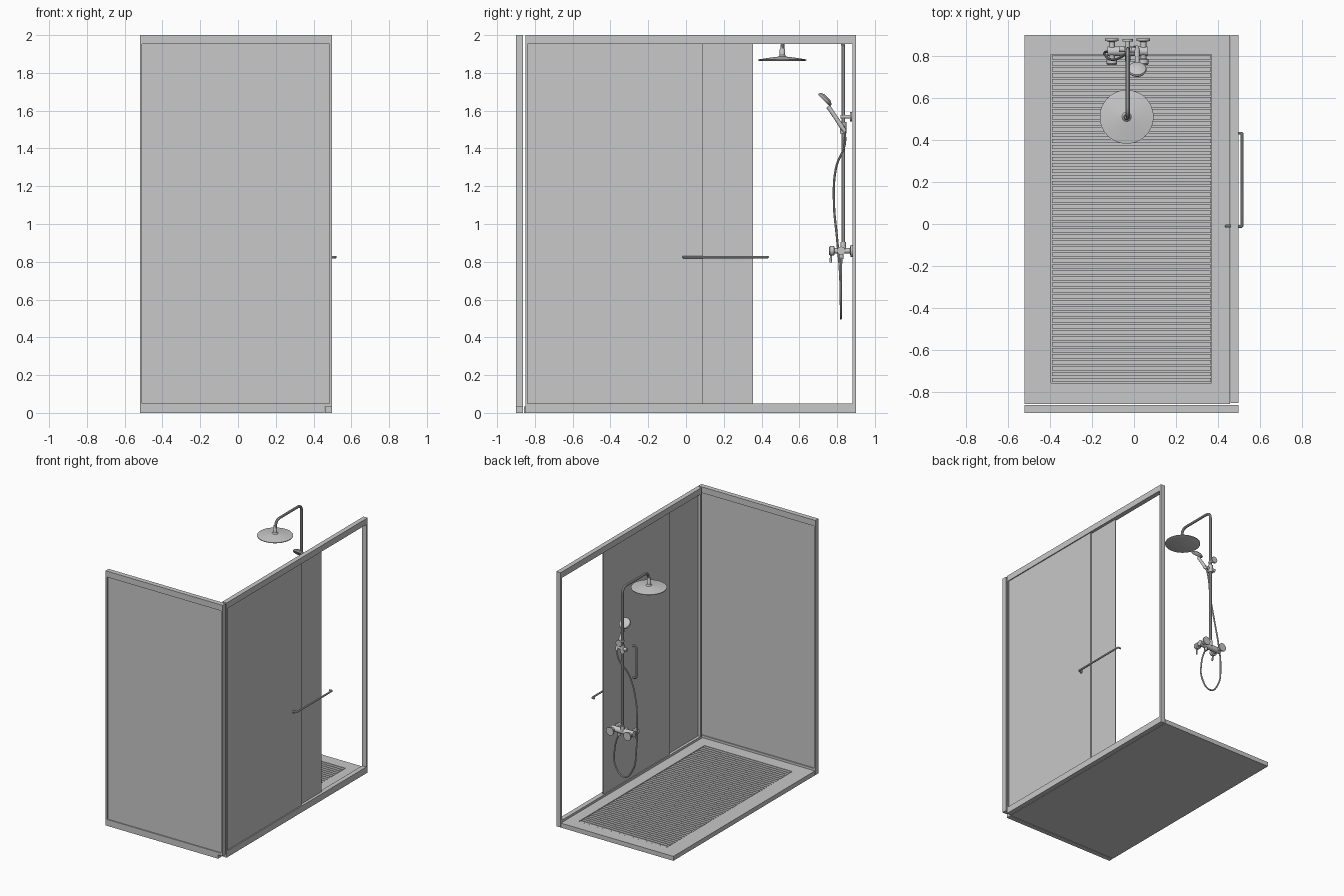
import bpy, bmesh, math
from mathutils import Vector

if "Cube" in bpy.data.objects:
    bpy.data.objects.remove(bpy.data.objects["Cube"])

grey = bpy.data.materials.new("light_grey")
grey.use_nodes = True
COLOUR = (0.58, 0.58, 0.58, 1)
grey.diffuse_color = COLOUR
grey.node_tree.nodes["Principled BSDF"].inputs["Base Color"].default_value = COLOUR


def add_box(bm, x, y, z):
    """Axis-aligned box from (min, max) pairs."""
    verts = bmesh.ops.create_cube(bm, size=1)["verts"]
    for v in verts:
        for i, (lo, hi) in enumerate((x, y, z)):
            v.co[i] = lo if v.co[i] < 0 else hi


def boxes(name, *dims):
    bm = bmesh.new()
    for d in dims:
        add_box(bm, *d)
    mesh = bpy.data.meshes.new(name)
    bm.to_mesh(mesh)
    bm.free()
    ob = bpy.data.objects.new(name, mesh)
    bpy.context.collection.objects.link(ob)
    mesh.materials.append(grey)
    return ob


def smooth(ob):
    bpy.ops.object.select_all(action='DESELECT')
    ob.select_set(True)
    bpy.context.view_layer.objects.active = ob
    bpy.ops.object.shade_smooth_by_angle(angle=math.radians(35))


def lathe(name, profile, start, direction, seg=32):
    """Revolve (radius, height) pairs about an axis through start."""
    bm = bmesh.new()
    rings = [[bm.verts.new((r * math.cos(a), r * math.sin(a), h))
              for a in (2 * math.pi * i / seg for i in range(seg))] for r, h in profile]
    for a, b in zip(rings, rings[1:]):
        for i in range(seg):
            j = (i + 1) % seg
            bm.faces.new((a[i], a[j], b[j], b[i]))
    bm.faces.new(rings[0][::-1])
    bm.faces.new(rings[-1])
    mesh = bpy.data.meshes.new(name)
    bm.to_mesh(mesh)
    bm.free()
    mesh.materials.append(grey)
    ob = bpy.data.objects.new(name, mesh)
    bpy.context.collection.objects.link(ob)
    ob.rotation_mode = 'QUATERNION'
    ob.rotation_quaternion = Vector(direction).to_track_quat('Z', 'Y')
    ob.location = start
    smooth(ob)
    return ob


def rod(name, a, b, r, seg=20):
    d = Vector(b) - Vector(a)
    return lathe(name, [(r, 0), (r, d.length)], a, d, seg)


def tube(name, pts, r, curved=False, bend=0.02):
    """Round tube along pts: flowing, or straight with rounded corners."""
    pts = [Vector(p) for p in pts]
    if not curved:
        path = [pts[0]]
        for p, c, n in zip(pts, pts[1:], pts[2:]):
            a = c + (p - c).normalized() * bend
            b = c + (n - c).normalized() * bend
            path += [a.lerp(c, t).lerp(c.lerp(b, t), t) for t in (i / 6 for i in range(7))]
        pts = path + [pts[-1]]
    cu = bpy.data.curves.new(name, 'CURVE')
    cu.dimensions = '3D'
    cu.bevel_depth = r
    cu.bevel_resolution = 3
    cu.use_fill_caps = True
    cu.resolution_u = 8
    sp = cu.splines.new('BEZIER' if curved else 'POLY')
    if curved:
        sp.bezier_points.add(len(pts) - 1)
        for bp, p in zip(sp.bezier_points, pts):
            bp.co = p
            bp.handle_left_type = bp.handle_right_type = 'AUTO'
    else:
        sp.points.add(len(pts) - 1)
        for sp_pt, p in zip(sp.points, pts):
            sp_pt.co = (*p, 1)
    cu.materials.append(grey)
    ob = bpy.data.objects.new(name, cu)
    bpy.context.collection.objects.link(ob)
    bpy.ops.object.select_all(action='DESELECT')
    ob.select_set(True)
    bpy.context.view_layer.objects.active = ob
    bpy.ops.object.convert(target='MESH')
    smooth(bpy.context.view_layer.objects.active)


# Shower tray: base, four rims around a recessed slatted grate
X0, X1, Y0, Y1, TOP = -0.52, 0.457, -0.857, 0.9, 0.035
GX0, GX1, GY0, GY1 = -0.395, 0.37, -0.757, 0.807
rim = (0.012, TOP)
boxes("shower_tray",
      ((X0, X1), (Y0, Y1), (0, 0.012)),
      ((X0, GX0), (Y0, Y1), rim), ((GX1, X1), (Y0, Y1), rim),
      ((GX0, GX1), (Y0, GY0), rim), ((GX0, GX1), (GY1, Y1), rim))
N = 55
pitch = (GY1 - GY0) / N
boxes("grate_slats", *[((GX0 + 0.004, GX1 - 0.004),
                        (GY0 + i * pitch + 0.004, GY0 + (i + 1) * pitch - 0.004),
                        (0.012, TOP - 0.002)) for i in range(N)])

# Front screen: frame with a notch under its free corner, and one pane
fy = (-0.9, -0.862)
boxes("front_frame",
      ((-0.52, 0.457), fy, (0, 0.05)), ((0.457, 0.497), fy, (0.03, 0.05)),
      ((-0.52, 0.497), fy, (1.953, 2)),
      ((-0.52, -0.507), fy, (0.05, 1.953)), ((0.484, 0.497), fy, (0.05, 1.953)))
boxes("front_pane", ((-0.507, 0.484), (-0.892, -0.870), (0.05, 1.953)))

# Side screen: frame, fixed outer pane, sliding inner door
sx = (0.460, 0.497)
boxes("side_frame",
      (sx, (-0.851, 0.9), (0, 0.05)), (sx, (-0.851, 0.9), (1.953, 2)),
      (sx, (-0.851, -0.838), (0.05, 1.953)), (sx, (0.882, 0.9), (0.05, 1.953)))
boxes("fixed_pane", ((0.481, 0.489), (-0.838, 0.09), (0.05, 1.953)))
boxes("sliding_door", ((0.467, 0.475), (-0.46, 0.355), (0.05, 1.953)))

# Door handles: long rail outside, upright grip inside
tube("outer_handle", [(0.489, -0.012, 0.825), (0.515, -0.012, 0.825),
                      (0.515, 0.432, 0.825), (0.492, 0.432, 0.825)], 0.007, bend=0.008)
tube("inner_handle", [(0.467, -0.01, 0.83), (0.438, -0.01, 0.83),
                      (0.438, -0.01, 1.08), (0.467, -0.01, 1.08)], 0.007, bend=0.012)
rod("handle_rosette", (0.487, -0.012, 0.825), (0.496, -0.012, 0.825), 0.012)

# Riser pipe with overhead arm
PX, PY = -0.03, 0.832
tube("riser_pipe", [(PX, PY, 0.86), (PX, PY, 1.989), (PX, 0.51, 1.989),
                    (PX, 0.51, 1.93)], 0.010, bend=0.05)

# Overhead rose
lathe("overhead_rose", [(0.118, 0), (0.128, 0.004), (0.128, 0.009), (0.07, 0.018),
                        (0.022, 0.024), (0.015, 0.032), (0.015, 0.06), (0.011, 0.066),
                        (0.011, 0.085)], (-0.035, 0.51, 1.862), (0, 0, 1), 48)

# Wall bracket and sliding holder
rod("wall_bracket", (PX, PY - 0.014, 1.568), (PX, 0.88, 1.568), 0.010)
rod("bracket_plate", (PX, 0.868, 1.568), (PX, 0.88, 1.568), 0.025)
rod("slider", (PX, PY, 1.48), (PX, PY, 1.54), 0.018)
rod("slider_arm", (PX - 0.04, PY, 1.51), (0.022, PY - 0.005, 1.51), 0.013)

# Hand shower: tapered grip and tilted head
HX = 0.015
grip = Vector((0, -0.56, 0.83)).normalized()
lathe("hand_grip", [(0.009, 0), (0.013, 0.03), (0.011, 0.09), (0.012, 0.16)],
      (HX, 0.842, 1.49), grip, 20)
lathe("hand_head", [(0.022, -0.014), (0.042, -0.004), (0.045, 0.004), (0.041, 0.012)],
      (HX, 0.738, 1.662), (0, -0.7, -0.72))

# Flexible hose looping below the mixer
tube("hose", [(0.005, 0.822, 0.84), (0.045, 0.82, 0.70), (0.035, 0.82, 0.56),
              (-0.035, 0.82, 0.50), (-0.11, 0.82, 0.57), (-0.14, 0.815, 0.75),
              (-0.135, 0.80, 0.92), (-0.11, 0.783, 1.12), (-0.06, 0.795, 1.30),
              (-0.005, 0.840, 1.42), (HX, 0.842, 1.49)], 0.006, curved=True)

# Mixer body, its wall unions and front taps
MZ = 0.858
rod("mixer_body", (-0.125, 0.822, MZ), (0.065, 0.822, MZ), 0.022, 28)
rod("riser_socket", (PX, PY, MZ), (PX, PY, 0.905), 0.015)
rod("hose_outlet", (0.005, 0.822, 0.815), (0.005, 0.822, MZ), 0.011)
for side, x in (("right", -0.105), ("left", 0.045)):
    lathe(side + "_wall_union", [(0.014, 0), (0.014, 0.045), (0.032, 0.05), (0.032, 0.06)],
          (x, 0.822, MZ), (0, 1, 0))
    lathe(side + "_tap", [(0.014, 0), (0.014, 0.028), (0.025, 0.031), (0.025, 0.052),
                          (0.02, 0.058)], (x, 0.815, MZ), (0, -1, 0), 24)
    rod(side + "_tap_lever", (x, 0.770, MZ), (x, 0.765, 0.795), 0.006, 12)
rod("diverter", (PX, 0.822, MZ), (PX, 0.775, MZ), 0.013)
